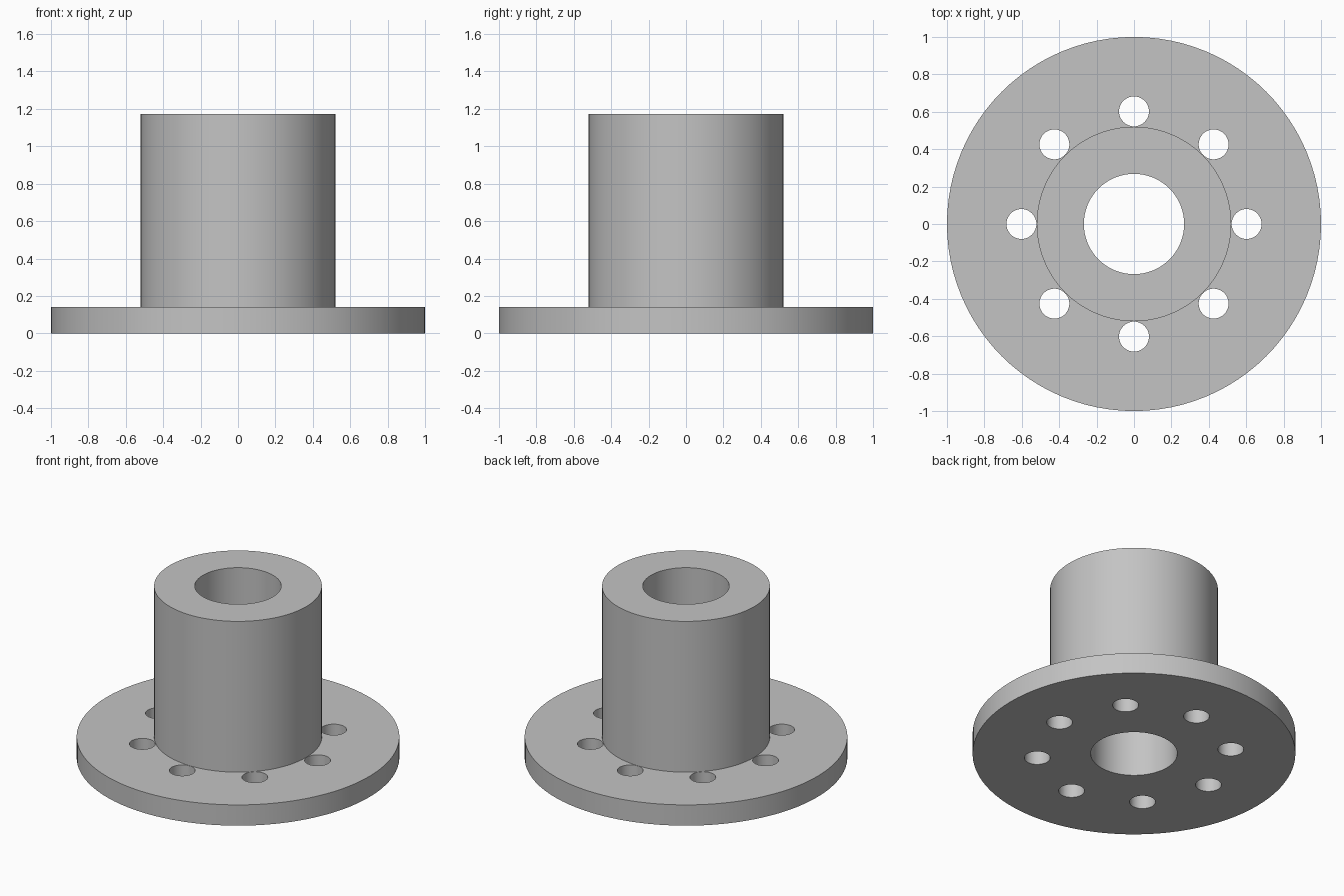
import bpy, bmesh, math
from mathutils import Matrix, Vector

if "Cube" in bpy.data.objects:
    bpy.data.objects.remove(bpy.data.objects["Cube"])

SEGMENTS = 96
FLANGE_R, HUB_R, BORE_R = 1.0, 0.52, 0.268
FLANGE_H, HUB_H = 0.142, 1.173
HOLE_R, HOLE_CIRCLE_R, HOLES = 0.08, 0.602, 8

grey = bpy.data.materials.new("plain_grey")
grey.use_nodes = True
colour = (0.55, 0.55, 0.55, 1)
grey.diffuse_color = colour
grey.node_tree.nodes["Principled BSDF"].inputs["Base Color"].default_value = colour


def make_object(name, bm):
    bmesh.ops.recalc_face_normals(bm, faces=bm.faces)
    mesh = bpy.data.meshes.new(name)
    bm.to_mesh(mesh)
    bm.free()
    mesh.materials.append(grey)
    obj = bpy.data.objects.new(name, mesh)
    bpy.context.collection.objects.link(obj)
    return obj


# Flange, hub and bore turned from one closed profile
bm = bmesh.new()
profile = [(BORE_R, 0), (FLANGE_R, 0), (FLANGE_R, FLANGE_H),
           (HUB_R, FLANGE_H), (HUB_R, HUB_H), (BORE_R, HUB_H)]
verts = [bm.verts.new((r, 0, z)) for r, z in profile]
edges = [bm.edges.new((a, b)) for a, b in zip(verts, verts[1:] + verts[:1])]
bmesh.ops.spin(bm, geom=verts + edges, axis=(0, 0, 1), cent=(0, 0, 0),
               angle=math.tau, steps=SEGMENTS, use_merge=True)
bmesh.ops.remove_doubles(bm, verts=bm.verts, dist=1e-5)
flanged_hub = make_object("flanged_hub", bm)

# Ring of bolt hole cutters
bm = bmesh.new()
for i in range(HOLES):
    turn = Matrix.Rotation(math.tau * i / HOLES, 4, "Z")
    place = turn @ Matrix.Translation(Vector((HOLE_CIRCLE_R, 0, FLANGE_H / 2)))
    bmesh.ops.create_cone(bm, cap_ends=True, segments=48, radius1=HOLE_R,
                          radius2=HOLE_R, depth=FLANGE_H * 2, matrix=place)
cutter = make_object("bolt_hole_cutter", bm)
cutter.hide_render = True
cutter.hide_viewport = True

# Drill the bolt holes
drill = flanged_hub.modifiers.new("bolt_holes", "BOOLEAN")
drill.operation = "DIFFERENCE"
drill.solver = "EXACT"
drill.object = cutter
bpy.context.view_layer.objects.active = flanged_hub
flanged_hub.select_set(True)
bpy.ops.object.modifier_apply(modifier=drill.name)
bpy.data.objects.remove(cutter)

# Round walls smooth, rims crisp
bpy.ops.object.shade_smooth_by_angle(angle=math.radians(30))
